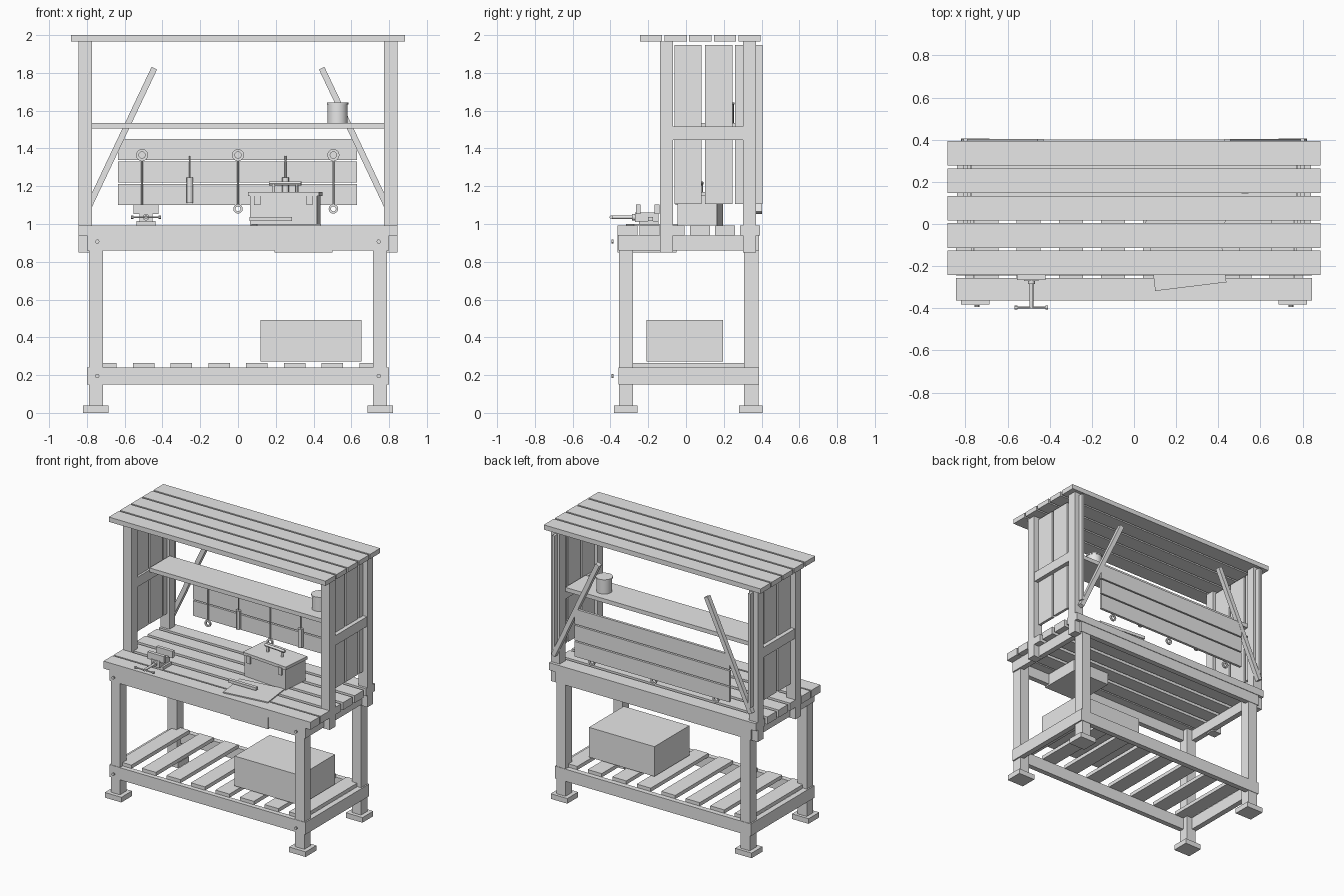
import bpy, bmesh, math
from mathutils import Vector, Matrix

if "Cube" in bpy.data.objects:
    bpy.data.objects.remove(bpy.data.objects["Cube"], do_unlink=True)

grey = bpy.data.materials.new("plain grey")
grey.use_nodes = True
GREY = (0.8, 0.8, 0.8, 1)
grey.diffuse_color = GREY
grey.node_tree.nodes["Principled BSDF"].inputs["Base Color"].default_value = GREY


def finish(name, bm, smooth=False):
    mesh = bpy.data.meshes.new(name)
    bm.to_mesh(mesh)
    bm.free()
    mesh.materials.append(grey)
    obj = bpy.data.objects.new(name, mesh)
    bpy.context.collection.objects.link(obj)
    if smooth:
        bpy.ops.object.select_all(action='DESELECT')
        obj.select_set(True)
        bpy.context.view_layer.objects.active = obj
        bpy.ops.object.shade_smooth_by_angle()
    return obj


def box(name, x, y, z, turn=None):
    """Box from (min, max) ranges, optionally turned by a matrix about its centre."""
    lo, hi = Vector((x[0], y[0], z[0])), Vector((x[1], y[1], z[1]))
    bm = bmesh.new()
    bmesh.ops.create_cube(bm, size=1)
    m = Matrix.Translation((lo + hi) / 2) @ (turn or Matrix()) @ Matrix.Diagonal((*(hi - lo), 1))
    bmesh.ops.transform(bm, matrix=m, verts=bm.verts)
    return finish(name, bm)


def rod(name, a, b, r, sides=16):
    a, b = Vector(a), Vector(b)
    bm = bmesh.new()
    bmesh.ops.create_cone(bm, cap_ends=True, segments=sides, radius1=r, radius2=r, depth=(b - a).length)
    m = Matrix.Translation((a + b) / 2) @ (b - a).to_track_quat('Z', 'Y').to_matrix().to_4x4()
    bmesh.ops.transform(bm, matrix=m, verts=bm.verts)
    return finish(name, bm, True)


def ring(name, centre, outer, inner, depth=0.012, sides=20):
    """Flat ring facing the front, spun from a small rectangle."""
    bm = bmesh.new()
    c, h = Vector(centre), depth / 2
    pts = [bm.verts.new(c + Vector((r, y, 0))) for r, y in
           ((outer, -h), (outer, h), (inner, h), (inner, -h))]
    edges = [bm.edges.new((pts[i], pts[(i + 1) % 4])) for i in range(4)]
    bmesh.ops.spin(bm, geom=pts + edges, cent=c, axis=(0, 1, 0), angle=math.tau, steps=sides)
    bmesh.ops.remove_doubles(bm, verts=bm.verts, dist=0.0001)
    bmesh.ops.recalc_face_normals(bm, faces=bm.faces)
    return finish(name, bm, True)


def span(side, a, b):
    return (a, b) if side > 0 else (-b, -a)


# Roof and tabletop slats
for y in (-0.243, -0.113, 0.017, 0.147, 0.277):
    box("roof_slat", (-0.885, 0.885), (y, y + 0.117), (1.965, 2.0))
for y in (-0.362, -0.245, -0.113, 0.02, 0.153, 0.285):
    box("tabletop_slat", (-0.845, 0.845), (y, y + 0.106), (0.938, 0.993))

# Front and back rails
for name, z in (("apron", (0.86, 0.938)), ("lower_rail", (0.15, 0.24))):
    box("front_" + name, (-0.8, 0.8), (-0.358, -0.32), z)
    box("back_" + name, (-0.8, 0.8), (0.348, 0.387), z)

for s, label in ((1, "left_"), (-1, "right_")):
    # Legs, feet and bolts
    for y in ((-0.355, -0.28), (0.307, 0.384)):
        box(label + "leg", span(s, 0.715, 0.79), y, (0.03, 0.938))
        box(label + "foot", span(s, 0.685, 0.82), (y[0] - 0.027, y[1] + 0.022), (0, 0.038))
    for z in (0.195, 0.907):
        rod(label + "bolt", (s * 0.745, -0.395, z), (s * 0.745, -0.385, z), 0.011, 12)
    # Side rails
    box(label + "side_apron", span(s, 0.76, 0.8), (-0.358, 0.387), (0.86, 0.938))
    box(label + "lower_side_rail", span(s, 0.76, 0.8), (-0.358, 0.387), (0.15, 0.24))
    # Upper posts, side panels and their rail
    for y in ((-0.137, -0.07), (0.303, 0.37)):
        box(label + "post", span(s, 0.772, 0.845), y, (0.85, 1.965))
    for y in (-0.062, 0.1, 0.26):
        box(label + "side_panel", span(s, 0.79, 0.81), (y, y + 0.145), (1.105, 1.947))
    box(label + "panel_rail", span(s, 0.775, 0.84), (-0.07, 0.303), (1.445, 1.517))
    # Sloping back brace
    low, high = Vector((s * 0.805, 0.385, 1.06)), Vector((s * 0.443, 0.385, 1.825))
    mid, half = (low + high) / 2, (high - low).length / 2
    lean = Matrix.Rotation(-s * math.atan2(0.362, 0.765), 4, 'Y')
    box(label + "back_brace", (mid.x - 0.016, mid.x + 0.016), (0.37, 0.403),
        (mid.z - half, mid.z + half), lean)

# Lower shelf slats and storage box
for i in range(8):
    x = -0.7 + 0.2 * i
    box("lower_shelf_slat", (x - 0.057, x + 0.057), (-0.325, 0.35), (0.238, 0.265))
box("storage_box", (0.12, 0.655), (-0.21, 0.197), (0.272, 0.492))

# Drawer under the tabletop
box("drawer", (0.193, 0.5), (-0.362, -0.05), (0.85, 0.938))

# Upper shelf with can
box("upper_shelf", (-0.772, 0.772), (0.07, 0.305), (1.505, 1.535))
rod("can", (0.527, 0.2, 1.535), (0.527, 0.2, 1.635), 0.053, 24)
rod("can_lid", (0.527, 0.2, 1.632), (0.527, 0.2, 1.642), 0.057, 24)

# Tool board
for z in (1.1, 1.22, 1.34):
    box("tool_board", (-0.635, 0.63), (0.383, 0.402), (z, z + 0.111))

# Hanging spanners and screwdrivers
for x in (-0.508, 0, 0.505):
    ring("spanner_top_ring", (x, 0.375, 1.365), 0.032, 0.017)
    rod("spanner_shaft", (x, 0.375, 1.1), (x, 0.375, 1.34), 0.006, 10)
    ring("spanner_bottom_ring", (x, 0.375, 1.08), 0.025, 0.013)
for x in (-0.255, 0.252):
    rod("screwdriver_shaft", (x, 0.37, 1.24), (x, 0.37, 1.36), 0.005, 10)
    rod("screwdriver_handle", (x, 0.37, 1.11), (x, 0.37, 1.247), 0.018, 12)

# Toolbox, modelled about the origin and turned as one
tx, ty = 0.25, 0.075
parts = [box("toolbox_body", (-0.178, 0.178), (-0.105, 0.105), (0.993, 1.148)),
         box("toolbox_lid", (-0.188, 0.188), (-0.112, 0.112), (1.148, 1.17)),
         rod("toolbox_handle", (-0.085, 0, 1.215), (0.085, 0, 1.215), 0.011, 12)]
for s in (-1, 1):
    parts.append(box("toolbox_latch", span(s, 0.122, 0.155), (-0.117, -0.1), (1.1, 1.155)))
    parts.append(rod("toolbox_handle_post", (s * 0.062, 0, 1.165), (s * 0.062, 0, 1.215), 0.009, 12))
for p in parts:
    p.location = (tx, ty, 0)
    p.rotation_euler.z = math.radians(-5)

# Drawing sheet and ruler
box("sheet", (0.085, 0.425), (-0.298, -0.058), (0.993, 1.001), Matrix.Rotation(math.radians(7), 4, 'Z'))
box("ruler", (0.06, 0.285), (-0.2, -0.175), (1.015, 1.036))

# Bench vise
vx = -0.487
box("vise_base", (vx - 0.05, vx + 0.05), (-0.25, -0.145), (0.993, 1.015))
box("vise_body", (vx - 0.035, vx + 0.035), (-0.27, -0.145), (1.01, 1.06))
for y in (-0.266, -0.166):
    box("vise_jaw", (vx - 0.067, vx + 0.067), (y, y + 0.025), (1.052, 1.103))
rod("vise_screw", (vx, -0.4, 1.036), (vx, -0.2, 1.036), 0.009)
rod("vise_screw_collar", (vx, -0.285, 1.036), (vx, -0.265, 1.036), 0.017)
rod("vise_handle", (vx - 0.075, -0.396, 1.036), (vx + 0.075, -0.396, 1.036), 0.005, 10)
for s in (-1, 1):
    rod("vise_handle_knob", (vx + s * 0.066, -0.396, 1.036), (vx + s * 0.08, -0.396, 1.036), 0.009, 12)
